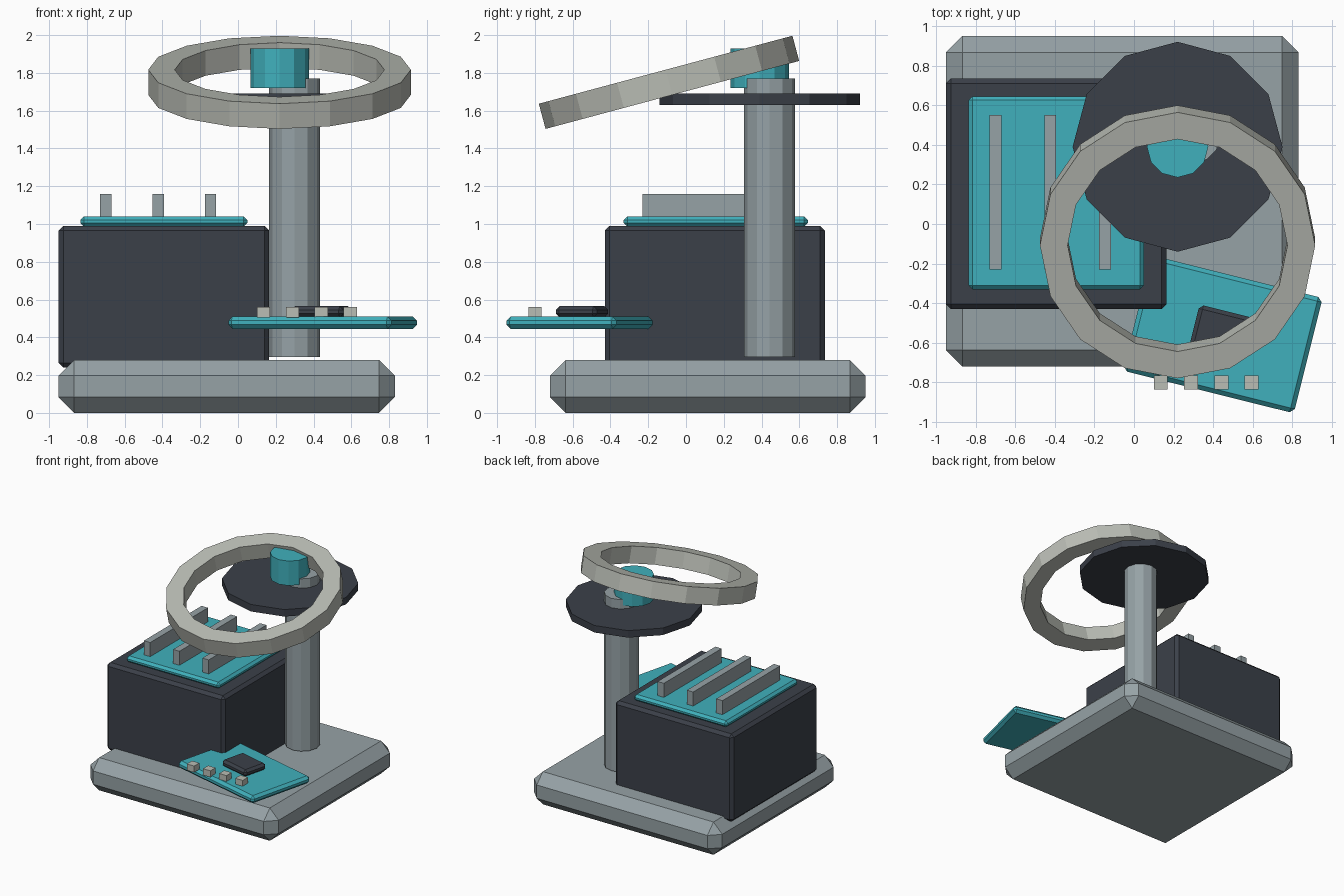
import bpy, bmesh
from math import radians, pi
from mathutils import Matrix

cube = bpy.data.objects.get("Cube")
if cube:
    bpy.data.objects.remove(cube, do_unlink=True)


def material(name, rgb):
    # sRGB 0-255 to linear
    lin = [((c / 255 + 0.055) / 1.055) ** 2.4 for c in rgb] + [1]
    m = bpy.data.materials.new(name)
    m.use_nodes = True
    m.diffuse_color = lin
    m.node_tree.nodes["Principled BSDF"].inputs["Base Color"].default_value = lin
    return m


STEEL = material("steel grey", (150, 162, 166))
DARK = material("charcoal", (59, 64, 73))
TEAL = material("teal", (64, 176, 188))
PALE = material("pale grey", (186, 189, 181))


def finish(name, bm, mat, loc, rot=(0, 0, 0)):
    bmesh.ops.recalc_face_normals(bm, faces=bm.faces)
    mesh = bpy.data.meshes.new(name)
    bm.to_mesh(mesh)
    bm.free()
    mesh.materials.append(mat)
    ob = bpy.data.objects.new(name, mesh)
    ob.location = loc
    ob.rotation_euler = [radians(a) for a in rot]
    bpy.context.collection.objects.link(ob)
    return ob


def box(name, mat, x, y, z, bevel=0, turn=0):
    """Box from (low, high) ranges, with an optional chamfer and turn about z."""
    spans = (x, y, z)
    bm = bmesh.new()
    bmesh.ops.create_cube(bm, size=1)
    bmesh.ops.scale(bm, vec=[b - a for a, b in spans], verts=bm.verts)
    if bevel:
        bmesh.ops.bevel(bm, geom=bm.edges[:], offset=bevel, segments=1,
                        affect='EDGES', profile=0.5)
    return finish(name, bm, mat, [(a + b) / 2 for a, b in spans], (0, 0, turn))


def cylinder(name, mat, x, y, radius, z, sides=12):
    bm = bmesh.new()
    bmesh.ops.create_cone(bm, cap_ends=True, segments=sides, radius1=radius,
                          radius2=radius, depth=z[1] - z[0])
    return finish(name, bm, mat, (x, y, (z[0] + z[1]) / 2))


def ring(name, mat, loc, outer, inner, height, sides, tilt):
    """Square-section ring made by spinning a rectangle."""
    bm = bmesh.new()
    h = height / 2
    corners = [bm.verts.new((r, 0, z)) for r, z in
               ((inner, -h), (outer, -h), (outer, h), (inner, h))]
    edges = [bm.edges.new((corners[i], corners[i - 1])) for i in range(4)]
    bmesh.ops.spin(bm, geom=corners + edges, cent=(0, 0, 0), axis=(0, 0, 1),
                   angle=2 * pi, steps=sides, use_merge=False)
    bmesh.ops.remove_doubles(bm, verts=bm.verts, dist=0.001)
    return finish(name, bm, mat, loc, (tilt, 0, 0))


# Base slab
box("base", STEEL, (-0.95, 0.83), (-0.72, 0.95), (0, 0.28), bevel=0.083)

# Housing with its lid and cooling fins
box("housing", DARK, (-0.95, 0.165), (-0.43, 0.735), (0.24, 0.99), bevel=0.025)
box("housing_lid", TEAL, (-0.835, 0.05), (-0.33, 0.645), (0.985, 1.04), bevel=0.02)
for i in range(3):
    cx = -0.70 + 0.277 * i
    box(f"fin_{i + 1}", STEEL, (cx - 0.03, cx + 0.03), (-0.23, 0.55), (1.03, 1.16))

# Column, disc and hub
cylinder("column", STEEL, 0.30, 0.443, 0.135, (0.295, 1.77))
cylinder("disc", DARK, 0.22, 0.39, 0.53, (1.63, 1.69))
cylinder("hub", TEAL, 0.22, 0.39, 0.155, (1.72, 1.93))

# Tilted ring
ring("tilted_ring", PALE, (0.22, -0.09, 1.75), 0.695, 0.555, 0.138, 16, 15)

# Turned panel with chip and contacts
box("panel", TEAL, (0.003, 0.893), (-0.857, -0.257), (0.445, 0.51), bevel=0.022, turn=-14)
box("chip", DARK, (0.30, 0.584), (-0.662, -0.438), (0.505, 0.565), bevel=0.02, turn=-14)
for i in range(4):
    cx = 0.135 + 0.153 * i
    box(f"contact_{i + 1}", PALE, (cx - 0.035, cx + 0.035), (-0.835, -0.765), (0.505, 0.56))
